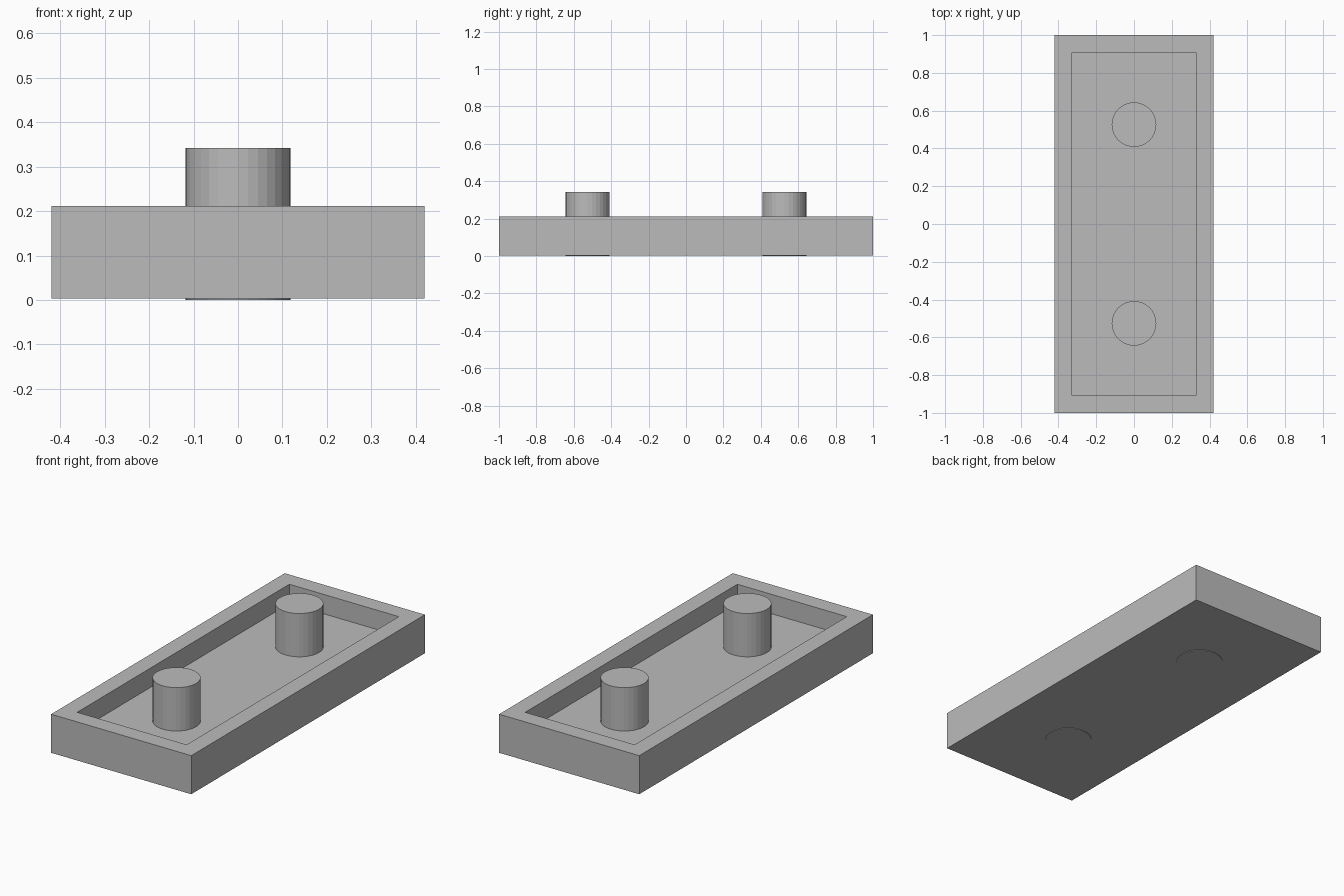
import bpy, bmesh

if "Cube" in bpy.data.objects:
    bpy.data.objects.remove(bpy.data.objects["Cube"])

grey = bpy.data.materials.new("plain grey")
grey.diffuse_color = (0.5, 0.5, 0.5, 1)
grey.use_nodes = True
grey.node_tree.nodes["Principled BSDF"].inputs["Base Color"].default_value = grey.diffuse_color

HALF_X, HALF_Y = 0.42, 1.0
BASE_Z, RIM_Z, FLOOR_Z, PEG_TOP = 0.003, 0.212, 0.107, 0.342
WALL, PEG_R, PEG_Y = 0.13, 0.118, 0.526


def finish(name, bm):
    mesh = bpy.data.meshes.new(name)
    bm.to_mesh(mesh)
    bm.free()
    mesh.materials.append(grey)
    obj = bpy.data.objects.new(name, mesh)
    bpy.context.collection.objects.link(obj)
    return obj


# Tray: a block whose top is inset to a rim and sunk to form the recess
bm = bmesh.new()
bmesh.ops.create_cube(bm, size=1)
for v in bm.verts:
    v.co.x *= 2 * HALF_X
    v.co.y *= 2 * HALF_Y
    v.co.z = RIM_Z if v.co.z > 0 else BASE_Z
top = max(bm.faces, key=lambda f: f.calc_center_median().z)
bmesh.ops.inset_region(bm, faces=[top], thickness=WALL)
walls = bmesh.ops.extrude_discrete_faces(bm, faces=[top])
for v in walls["faces"][0].verts:
    v.co.z = FLOOR_Z
bmesh.ops.recalc_face_normals(bm, faces=bm.faces)
finish("tray", bm)

# Pegs: two round posts passing through the floor, just proud of the underside
for name, y in (("front_peg", -PEG_Y), ("back_peg", PEG_Y)):
    bm = bmesh.new()
    bmesh.ops.create_cone(bm, cap_ends=True, segments=32,
                          radius1=PEG_R, radius2=PEG_R, depth=PEG_TOP)
    peg = finish(name, bm)
    peg.location = (0, y, PEG_TOP / 2)
